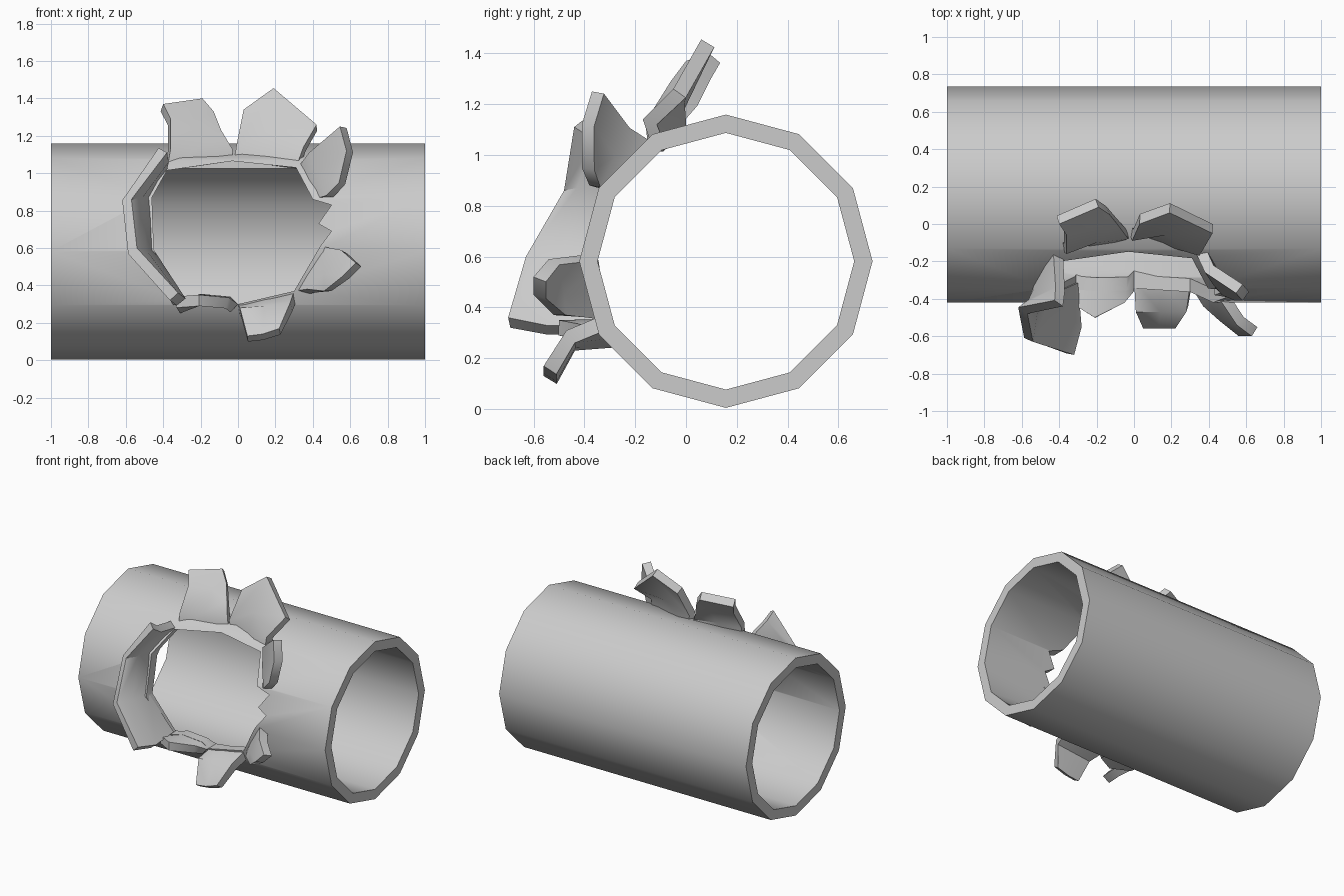
import bpy, bmesh, math
from mathutils import Vector

if "Cube" in bpy.data.objects:
    bpy.data.objects.remove(bpy.data.objects["Cube"])

CY, CZ, SIDES = 0.157, 0.582, 12
R_OUT, R_IN = 0.577, 0.505


def ring(r):
    return [(CY + r * math.sin(i * math.tau / SIDES), CZ + r * math.cos(i * math.tau / SIDES))
            for i in range(SIDES)]


def wall_y(z, r=0.54):
    """Front y of the twelve-sided wall at height z."""
    pts = ring(r)
    for i in range(6, 12):
        a, b = pts[i], pts[(i + 1) % SIDES]
        if a[1] <= z <= b[1]:
            return a[0] + (b[0] - a[0]) * (z - a[1]) / (b[1] - a[1])
    return CY


def make_object(name, bm):
    mesh = bpy.data.meshes.new(name)
    bm.to_mesh(mesh)
    bm.free()
    ob = bpy.data.objects.new(name, mesh)
    bpy.context.collection.objects.link(ob)
    return ob


def finish(ob, angle):
    bpy.ops.object.select_all(action='DESELECT')
    bpy.context.view_layer.objects.active = ob
    ob.select_set(True)
    for m in list(ob.modifiers):
        bpy.ops.object.modifier_apply(modifier=m.name)
    bpy.ops.object.shade_smooth_by_angle(angle=math.radians(angle))


# Pipe wall: twelve-sided tube along x
bm = bmesh.new()
loops = [[bm.verts.new((x, y, z)) for y, z in ring(r)]
         for x, r in ((-1, R_OUT), (1, R_OUT), (1, R_IN), (-1, R_IN))]
for k in range(4):
    a, b = loops[k], loops[(k + 1) % 4]
    for i in range(SIDES):
        j = (i + 1) % SIDES
        bm.faces.new((a[i], a[j], b[j], b[i]))
bmesh.ops.recalc_face_normals(bm, faces=bm.faces)
pipe = make_object("pipe", bm)

# Jagged hole cutter
hole = [(-0.38, 1.015), (-0.03, 1.065), (0.31, 1.03), (0.40, 0.86), (0.50, 0.83),
        (0.43, 0.73), (0.50, 0.69), (0.44, 0.61), (0.30, 0.37), (0.0, 0.30),
        (-0.04, 0.34), (-0.2, 0.355), (-0.31, 0.32), (-0.45, 0.59), (-0.46, 0.87)]
bm = bmesh.new()
face = bm.faces.new([bm.verts.new((x, -1, z)) for x, z in hole])
ext = bmesh.ops.extrude_face_region(bm, geom=[face])
bmesh.ops.translate(bm, vec=(0, 0.93, 0),
                    verts=[v for v in ext['geom'] if isinstance(v, bmesh.types.BMVert)])
bmesh.ops.recalc_face_normals(bm, faces=bm.faces)
cutter = make_object("hole_cutter", bm)
cutter.hide_render = True
cut = pipe.modifiers.new("hole", 'BOOLEAN')
cut.operation, cut.solver, cut.object = 'DIFFERENCE', 'EXACT', cutter
finish(pipe, 40)
bpy.data.objects.remove(cutter)


def petal(name, base, *rows, thick=0.06):
    """Torn flap: base points (x, z) on the wall, then rows of (x, y, z) out to the tip."""
    bm = bmesh.new()
    grid = [[(x, wall_y(z), z) for x, z in base], *rows]
    grid = [[bm.verts.new(p) for p in row] for row in grid]
    for a, b in zip(grid, grid[1:]):
        for i in range(len(a) - 1):
            bm.faces.new((a[i], a[i + 1], b[i + 1], b[i]))
    bm.normal_update()
    # the inner face looks towards the opening
    toward = sum(f.normal.dot(Vector((0, -0.9, 0.68)) - f.calc_center_median()) for f in bm.faces)
    if toward < 0:
        bmesh.ops.reverse_faces(bm, faces=bm.faces)
    ob = make_object(name, bm)
    s = ob.modifiers.new("thickness", 'SOLIDIFY')
    s.thickness, s.offset, s.use_even_offset = thick, -1, False
    finish(ob, 40)


# Torn flaps around the hole
petal("flap_top_left", [(-0.38, 1.015), (-0.2, 1.04), (-0.03, 1.065)],
      [(-0.36, -0.16, 1.13), (-0.2, -0.1, 1.15), (-0.03, -0.08, 1.13)],
      [(-0.36, -0.06, 1.29), (-0.2, -0.01, 1.29), (-0.09, 0.0, 1.23)],
      [(-0.40, 0.0, 1.37), (-0.19, 0.09, 1.40), (-0.13, 0.05, 1.33)])
petal("flap_top_right", [(-0.02, 1.065), (0.15, 1.05), (0.31, 1.03)],
      [(-0.01, -0.09, 1.14), (0.17, -0.06, 1.23), (0.35, -0.17, 1.14)],
      [(0.03, 0.0, 1.34), (0.19, 0.06, 1.455), (0.42, -0.05, 1.26)])
petal("flap_right_upper", [(0.32, 1.03), (0.36, 0.95), (0.40, 0.86)],
      [(0.38, -0.26, 1.11), (0.42, -0.32, 1.0), (0.47, -0.38, 0.88)],
      [(0.545, -0.37, 1.25), (0.58, -0.41, 1.12), (0.54, -0.41, 0.95)])
petal("flap_right_lower", [(0.44, 0.61), (0.37, 0.49), (0.30, 0.37)],
      [(0.55, -0.54, 0.59), (0.46, -0.52, 0.46), (0.37, -0.44, 0.38)],
      [(0.63, -0.6, 0.52), (0.56, -0.6, 0.45), (0.46, -0.52, 0.37)])
petal("flap_bottom", [(0.0, 0.30), (0.15, 0.335), (0.30, 0.37)],
      [(0.01, -0.47, 0.28), (0.14, -0.47, 0.29), (0.28, -0.47, 0.31)],
      [(0.05, -0.56, 0.13), (0.13, -0.56, 0.14), (0.22, -0.56, 0.17)])
petal("flap_bottom_left", [(-0.32, 0.31), (-0.2, 0.355), (-0.04, 0.34), (0.0, 0.30)],
      [(-0.34, -0.42, 0.34), (-0.21, -0.5, 0.35), (-0.05, -0.42, 0.335), (0.0, -0.36, 0.30)])
petal("flap_left", [(-0.38, 1.015), (-0.46, 0.87), (-0.45, 0.59), (-0.30, 0.33)],
      [(-0.37, -0.36, 1.06), (-0.51, -0.43, 0.87), (-0.49, -0.52, 0.59), (-0.28, -0.55, 0.33)],
      [(-0.38, -0.44, 1.11), (-0.57, -0.48, 0.86), (-0.54, -0.63, 0.60), (-0.32, -0.7, 0.36)])
